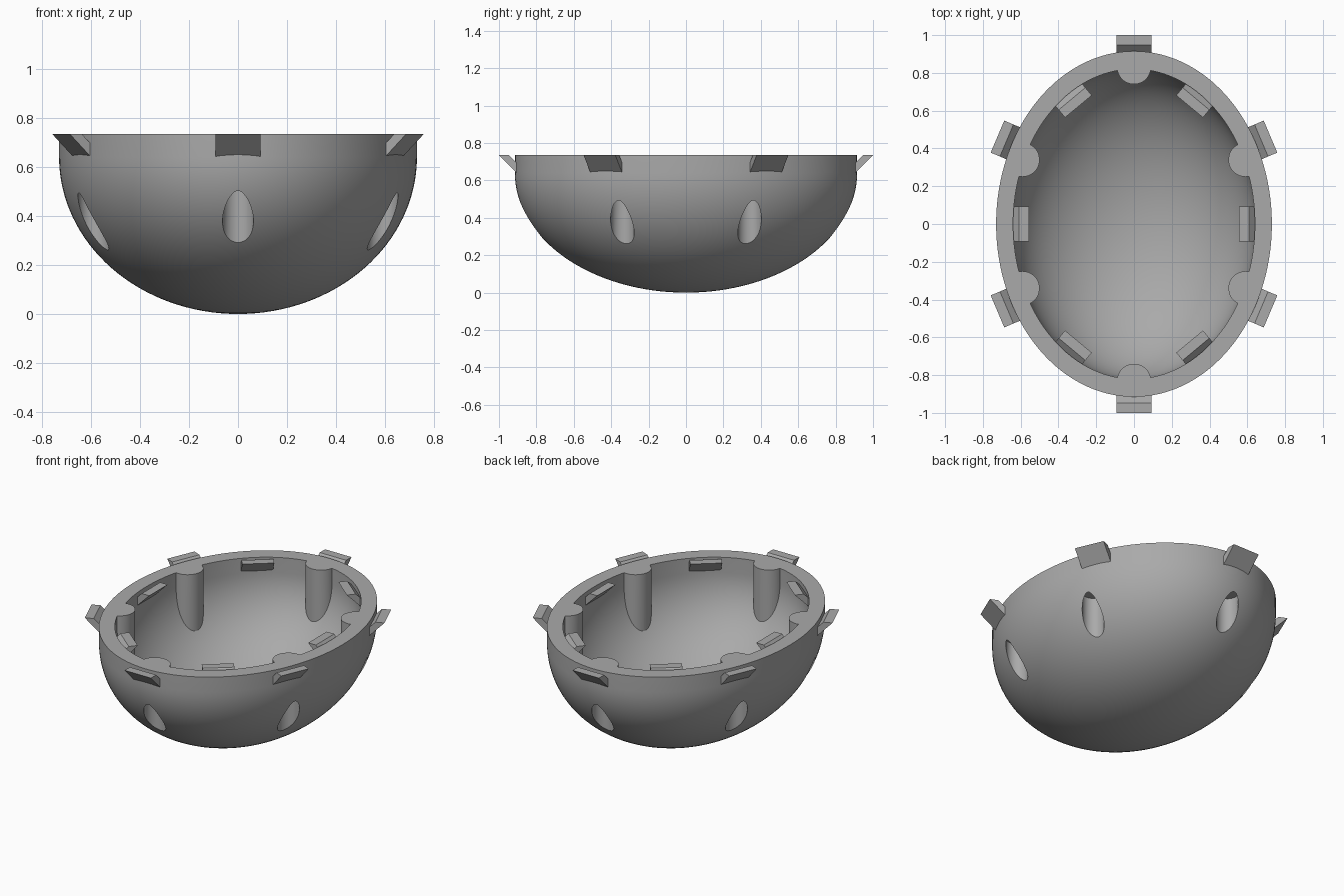
import bpy, bmesh
from math import radians, cos, sin, atan2
from mathutils import Matrix, Vector

cube = bpy.data.objects.get("Cube")
if cube:
    bpy.data.objects.remove(cube, do_unlink=True)

RIM = 0.735            # height of the flat rim
WAIST = 0.64           # where the straight wall meets the ellipsoid
OUTER = (0.73, 0.915)
INNER = (0.64, 0.82)

grey = bpy.data.materials.new("plain grey")
grey.use_nodes = True
grey.diffuse_color = (0.4, 0.4, 0.4, 1)
grey.node_tree.nodes["Principled BSDF"].inputs["Base Color"].default_value = grey.diffuse_color


def make(name, bm):
    bmesh.ops.recalc_face_normals(bm, faces=bm.faces)
    mesh = bpy.data.meshes.new(name)
    bm.to_mesh(mesh)
    bm.free()
    mesh.materials.append(grey)
    obj = bpy.data.objects.new(name, mesh)
    bpy.context.collection.objects.link(obj)
    return obj


def bowl(name, radii, depth, top):
    """Lower half of an ellipsoid with a straight wall up to a flat top."""
    bm = bmesh.new()
    bmesh.ops.create_uvsphere(bm, u_segments=128, v_segments=64, radius=1)
    bmesh.ops.bisect_plane(bm, geom=bm.verts[:] + bm.edges[:] + bm.faces[:],
                           plane_co=(0, 0, 0), plane_no=(0, 0, 1), clear_outer=True)
    bmesh.ops.scale(bm, vec=(*radii, depth), verts=bm.verts)
    bmesh.ops.translate(bm, vec=(0, 0, WAIST), verts=bm.verts)
    edge = [e for e in bm.edges if e.is_boundary]
    wall = bmesh.ops.extrude_edge_only(bm, edges=edge)["geom"]
    for v in wall:
        if isinstance(v, bmesh.types.BMVert):
            v.co.z = top
    bmesh.ops.holes_fill(bm, edges=[e for e in bm.edges if e.is_boundary], sides=0)
    return make(name, bm)


def column(name, x, y, radius, low, high):
    bm = bmesh.new()
    bmesh.ops.create_cone(bm, cap_ends=True, segments=48, radius1=radius, radius2=radius,
                          depth=high - low,
                          matrix=Matrix.Translation((x, y, (low + high) / 2)))
    return make(name, bm)


def subtract(target, cutter):
    """Cut one solid out of another and discard the cutter."""
    mod = target.modifiers.new("cut", "BOOLEAN")
    mod.operation, mod.solver, mod.object = "DIFFERENCE", "EXACT", cutter
    bpy.context.view_layer.objects.active = target
    bpy.ops.object.modifier_apply(modifier=mod.name)
    bpy.data.objects.remove(cutter, do_unlink=True)


def clip(name, radii, degrees, side):
    """Slanted tab on the wall; side is 1 outward, -1 inward."""
    t = radians(degrees)
    point = Vector((radii[0] * cos(t), radii[1] * sin(t), 0))
    angle = atan2(sin(t) / radii[1], cos(t) / radii[0])
    profile = [(0.085, RIM), (0.032, RIM), (-0.02, RIM - 0.052), (-0.02, RIM - 0.105)]
    bm = bmesh.new()
    face = bm.faces.new([bm.verts.new((side * d, -0.092, z)) for d, z in profile])
    new = bmesh.ops.extrude_face_region(bm, geom=[face])["geom"]
    bmesh.ops.translate(bm, vec=(0, 0.184, 0),
                        verts=[v for v in new if isinstance(v, bmesh.types.BMVert)])
    bm.transform(Matrix.Translation(point) @ Matrix.Rotation(angle, 4, "Z"))
    return make(name, bm)


# Bowl shell with six screw posts left standing in the cavity
shell = bowl("bowl_shell", OUTER, WAIST, RIM)
cavity = bowl("cavity_cutter", INNER, 0.55, RIM + 0.1)
posts = [(0, s * 0.83) for s in (-1, 1)]
posts += [(a * 0.59, b * 0.34) for a in (-1, 1) for b in (-1, 1)]
for x, y in posts:
    subtract(cavity, column("post_cutter", x, y, 0.09, -0.1, 1))
subtract(shell, cavity)

# Screw recesses entering the posts from below
for x, y in posts:
    subtract(shell, column("recess_cutter", x, y, 0.063, -0.1, 0.52))

bpy.ops.object.select_all(action="DESELECT")
shell.select_set(True)
bpy.context.view_layer.objects.active = shell
bpy.ops.object.shade_smooth_by_angle(angle=radians(30))

# Clips around the rim: outside by the posts, inside between them
for i, deg in enumerate((28, 90, 152, 208, 270, 332)):
    clip(f"outer_clip_{i + 1}", OUTER, deg, 1)
for i, deg in enumerate((0, 57, 123, 180, 237, 303)):
    clip(f"inner_clip_{i + 1}", INNER, deg, -1)
